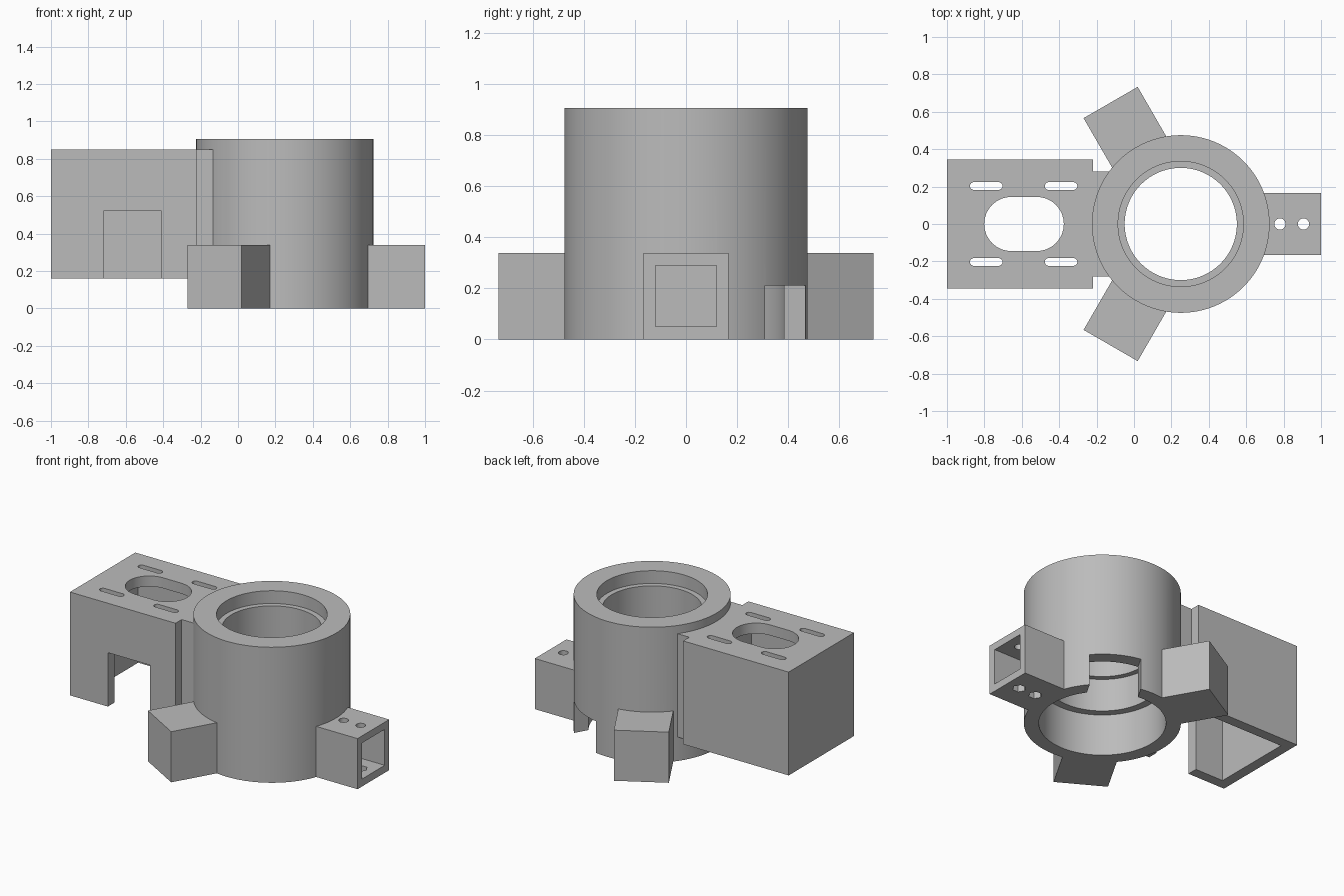
import bpy, bmesh
from math import sin, cos, pi, radians
from mathutils import Matrix, Vector

if "Cube" in bpy.data.objects:
    bpy.data.objects.remove(bpy.data.objects["Cube"], do_unlink=True)

grey = bpy.data.materials.new("plain grey")
grey.use_nodes = True
colour = (0.5, 0.5, 0.5, 1)
grey.diffuse_color = colour
grey.node_tree.nodes["Principled BSDF"].inputs["Base Color"].default_value = colour

AXIS = Vector((0.25, 0, 0))      # centre of the round body
OUTER = 0.475


def finish(name, bm):
    bmesh.ops.recalc_face_normals(bm, faces=bm.faces)
    mesh = bpy.data.meshes.new(name)
    bm.to_mesh(mesh)
    bm.free()
    mesh.materials.append(grey)
    obj = bpy.data.objects.new(name, mesh)
    bpy.context.collection.objects.link(obj)
    return obj


def prism(name, outline, z0, z1, angle=None):
    """Extrude an outline; with an angle, lay it out radially from the body axis."""
    bm = bmesh.new()
    face = bm.faces.new([bm.verts.new((x, y, z0)) for x, y in outline])
    out = bmesh.ops.extrude_face_region(bm, geom=[face])
    verts = [v for v in out["geom"] if isinstance(v, bmesh.types.BMVert)]
    bmesh.ops.translate(bm, verts=verts, vec=(0, 0, z1 - z0))
    if angle is not None:
        bm.transform(Matrix.Translation(AXIS) @ Matrix.Rotation(radians(angle), 4, "Z"))
    return finish(name, bm)


def rect(x0, x1, half):
    return [(x0, -half), (x1, -half), (x1, half), (x0, half)]


def ngon(x, y, r, n):
    return [(x + r * cos(2 * pi * i / n), y + r * sin(2 * pi * i / n)) for i in range(n)]


def obround(x, y, half_length, r, n=16):
    pts = []
    for side, start in ((1, -pi / 2), (-1, pi / 2)):
        for i in range(n + 1):
            a = start + pi * i / n
            pts.append((x + side * (half_length - r) + r * cos(a), y + r * sin(a)))
    return pts


def boolean(obj, tools, operation="DIFFERENCE"):
    bpy.context.view_layer.objects.active = obj
    for tool in tools:
        tool.hide_render = True
        mod = obj.modifiers.new("boolean", "BOOLEAN")
        mod.operation, mod.solver, mod.object = operation, "EXACT", tool
        bpy.ops.object.modifier_apply(modifier=mod.name)
        bpy.data.objects.remove(tool, do_unlink=True)


def smooth(obj):
    bpy.ops.object.select_all(action="DESELECT")
    obj.select_set(True)
    bpy.context.view_layer.objects.active = obj
    bpy.ops.object.shade_smooth_by_angle(angle=radians(30))


def body_cutter():
    return prism("body_cutter", ngon(AXIS.x, 0, OUTER, 96), -0.1, 1.1)


# Round body: stepped bore turned about the axis
profile = [(0.385, 0), (OUTER, 0), (OUTER, 0.905), (0.335, 0.905), (0.335, 0.82),
           (0.30, 0.82), (0.30, 0.50), (0.335, 0.50), (0.335, 0.28), (0.385, 0.28)]
bm = bmesh.new()
ring = [bm.verts.new((AXIS.x + r, 0, z)) for r, z in profile]
edges = [bm.edges.new((a, b)) for a, b in zip(ring, ring[1:] + ring[:1])]
bmesh.ops.spin(bm, geom=ring + edges, cent=AXIS, axis=(0, 0, 1), angle=2 * pi,
               steps=96, use_merge=True)
bmesh.ops.remove_doubles(bm, verts=bm.verts, dist=0.0001)
body = finish("round_body", bm)


def socket_cutter(angle):
    return prism("socket_cutter", rect(0.44, 0.8, 0.12), 0.05, 0.29, angle)


# Side notch and the socket ends in the body wall
cuts = [prism("notch_cutter", rect(0.25, 0.6, 0.157), -0.1, 0.21, 60)]
cuts += [socket_cutter(a) for a in (0, 120, 240)]
boolean(body, cuts)
smooth(body)

# Three square sockets with bolt holes above and nut holes below
for name, angle in (("left", 0), ("back", 120), ("front", 240)):
    arm = prism(name + "_socket", rect(0.40, 0.75, 0.167), 0, 0.338, angle)
    cuts = [body_cutter(), socket_cutter(angle)]
    for r in (0.53, 0.656):
        cuts.append(prism("bolt_cutter", ngon(r, 0, 0.03, 24), 0.2, 0.4, angle))
        cuts.append(prism("nut_cutter", ngon(r, 0, 0.042, 6), -0.1, 0.1, angle))
    boolean(arm, cuts)
    smooth(arm)

# Hollow box, open below, joined to the body by a narrower neck
box = prism("motor_box", rect(-1, -0.22, 0.345), 0.16, 0.85)
boolean(box, [prism("neck", rect(-0.26, 0, 0.28), 0.16, 0.85)], "UNION")
cuts = [body_cutter(),
        prism("cavity_cutter", rect(-0.93, -0.29, 0.275), 0, 0.78),
        prism("door_cutter", [(-0.72, -0.5), (-0.41, -0.5), (-0.41, 0), (-0.72, 0)], 0, 0.52),
        prism("opening_cutter", obround(-0.588, 0, 0.213, 0.145), 0.6, 1)]
for x in (-0.79, -0.39):
    for y in (-0.203, 0.203):
        cuts.append(prism("slot_cutter", obround(x, y, 0.087, 0.021, 8), 0.6, 1))
boolean(box, cuts)
smooth(box)
